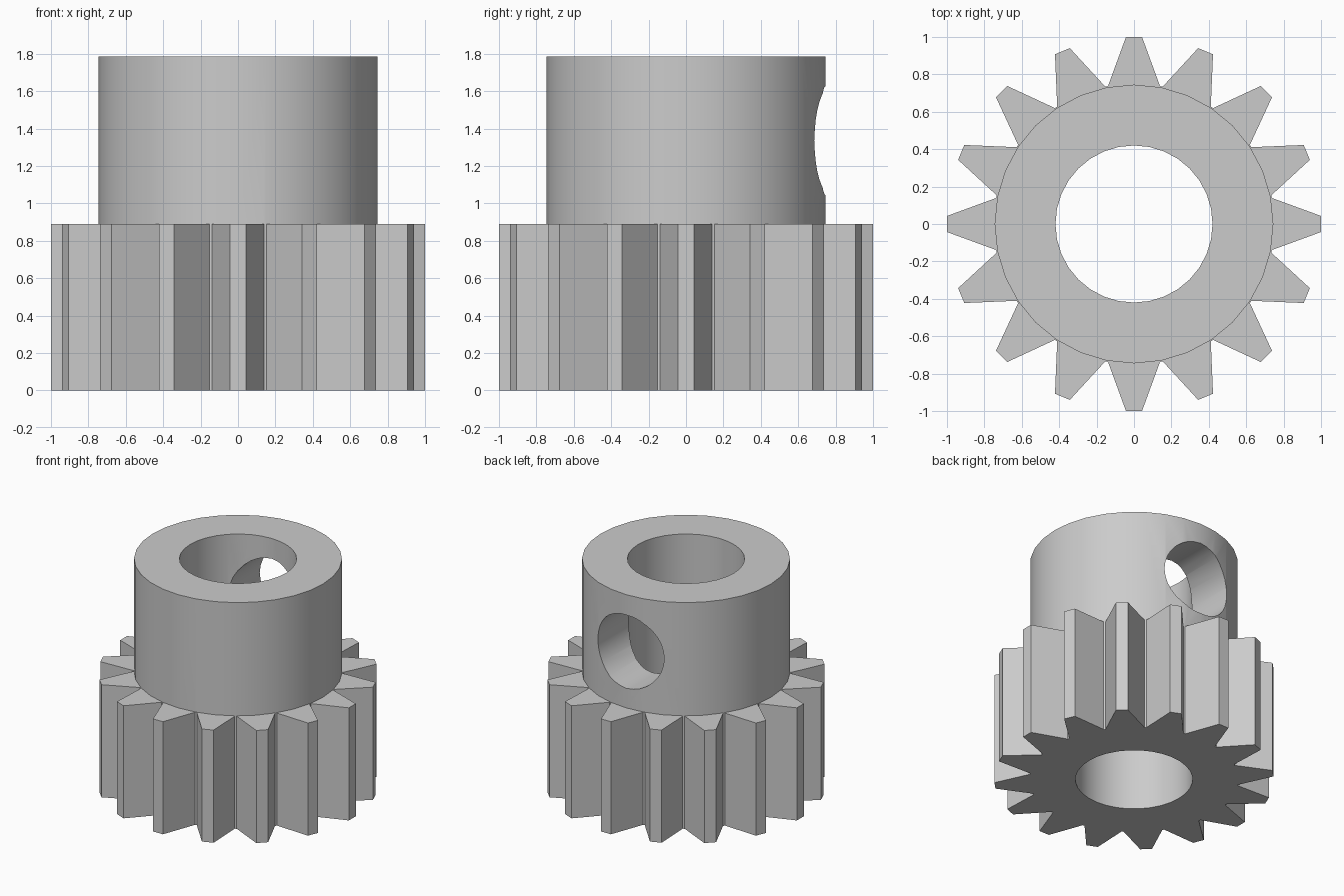
import bpy
import bmesh
from math import radians, sin, cos, pi
from mathutils import Matrix

cube = bpy.data.objects.get("Cube")
if cube:
    bpy.data.objects.remove(cube, do_unlink=True)

TEETH = 16
GEAR_H, TOTAL_H = 0.89, 1.785
HUB_R, BORE_R, HOLE_R = 0.745, 0.42, 0.29

steel = bpy.data.materials.new("plain grey")
steel.use_nodes = True
grey = (0.6, 0.6, 0.6, 1)
steel.diffuse_color = grey
steel.node_tree.nodes["Principled BSDF"].inputs["Base Color"].default_value = grey


def link(name, bm):
    mesh = bpy.data.meshes.new(name)
    bmesh.ops.recalc_face_normals(bm, faces=bm.faces)
    bm.to_mesh(mesh)
    bm.free()
    mesh.materials.append(steel)
    obj = bpy.data.objects.new(name, mesh)
    bpy.context.collection.objects.link(obj)
    return obj


def cylinder(name, radius, start, end, sides=32, matrix=Matrix()):
    bm = bmesh.new()
    place = matrix @ Matrix.Translation((0, 0, (start + end) / 2))
    spin = Matrix.Rotation(0, 4, "Z")
    bmesh.ops.create_cone(bm, cap_ends=True, segments=sides, radius1=radius,
                          radius2=radius, depth=end - start, matrix=place @ spin)
    return link(name, bm)


def combine(target, other, operation):
    mod = target.modifiers.new(operation.title(), "BOOLEAN")
    mod.operation = operation
    mod.solver = "EXACT"
    mod.object = other
    bpy.context.view_layer.objects.active = target
    bpy.ops.object.modifier_apply(modifier=mod.name)
    bpy.data.objects.remove(other, do_unlink=True)


# Toothed wheel: one tooth profile repeated around the axis and extruded
root = radians(10.7)
tooth = [(0.75 * cos(root), -0.75 * sin(root)), (1, -0.043),
         (1, 0.043), (0.75 * cos(root), 0.75 * sin(root))]
bm = bmesh.new()
outline = []
for i in range(TEETH):
    a = 2 * pi * i / TEETH
    for x, y in tooth:
        outline.append(bm.verts.new((x * cos(a) - y * sin(a), x * sin(a) + y * cos(a), 0)))
base = bm.faces.new(outline)
raised = bmesh.ops.extrude_face_region(bm, geom=[base], use_keep_orig=True)
bmesh.ops.translate(bm, vec=(0, 0, GEAR_H),
                    verts=[v for v in raised["geom"] if isinstance(v, bmesh.types.BMVert)])
gear = link("pinion_gear", bm)

# Hub, shaft bore and the set-screw hole in the back wall
combine(gear, cylinder("hub", HUB_R, GEAR_H / 2, TOTAL_H), "UNION")
combine(gear, cylinder("bore", BORE_R, -0.5, TOTAL_H + 0.5), "DIFFERENCE")
to_back = Matrix.Translation((0, 0, 1.335)) @ Matrix.Rotation(-pi / 2, 4, "X")
combine(gear, cylinder("screw_hole", HOLE_R, 0.1, 1.2, 32, to_back), "DIFFERENCE")

bpy.ops.object.select_all(action="DESELECT")
gear.select_set(True)
bpy.context.view_layer.objects.active = gear
bpy.ops.object.shade_smooth_by_angle(angle=radians(30))
